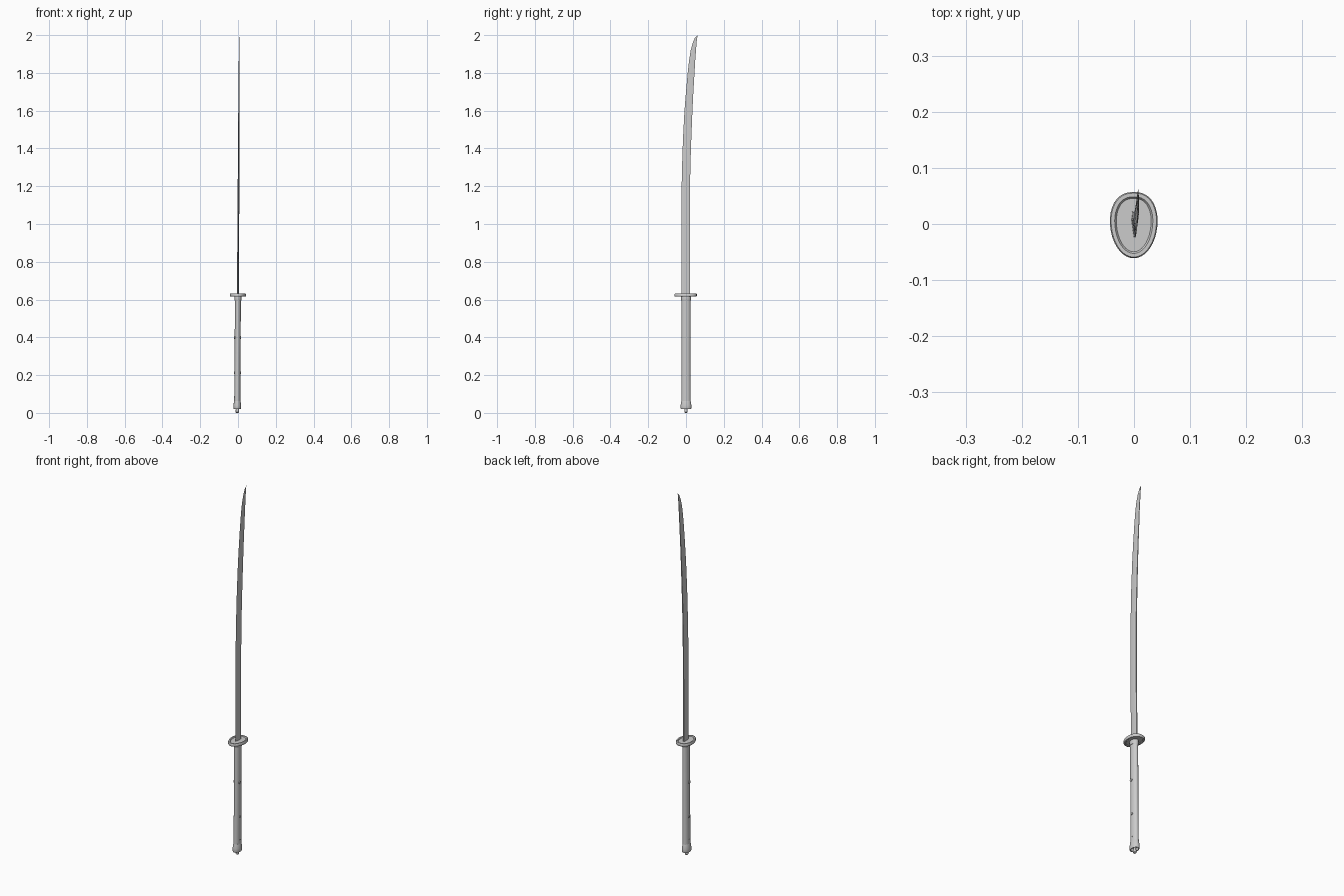
import bpy, bmesh, math


def lean(z):
    # the whole sword leans very slightly towards +x
    return -0.004 + 0.0057 * z


def loft(name, rings, cap_start=True, cap_end=True, smooth=True):
    """Skin a list of closed rings of equal point count."""
    bm = bmesh.new()
    vs = [[bm.verts.new((x + lean(z), y, z)) for x, y, z in r] for r in rings]
    n = len(rings[0])
    for a, b in zip(vs, vs[1:]):
        for i in range(n):
            j = (i + 1) % n
            bm.faces.new((a[i], a[j], b[j], b[i]))
    if cap_start:
        bm.faces.new(vs[0][::-1])
    if cap_end:
        bm.faces.new(vs[-1])
    bmesh.ops.recalc_face_normals(bm, faces=bm.faces)
    me = bpy.data.meshes.new(name)
    bm.to_mesh(me)
    bm.free()
    ob = bpy.data.objects.new(name, me)
    bpy.context.collection.objects.link(ob)
    if smooth:
        bpy.context.view_layer.objects.active = ob
        bpy.ops.object.select_all(action='DESELECT')
        ob.select_set(True)
        bpy.ops.object.shade_smooth_by_angle(angle=math.radians(35))
    return ob


def oval(rx, ry, z, n=24, y0=0.0):
    return [(rx * math.cos(2 * math.pi * i / n),
             y0 + ry * math.sin(2 * math.pi * i / n), z) for i in range(n)]


def egg(inset, z, n=40):
    # guard outline: full towards the spine, narrower towards the edge
    pts = []
    for i in range(n):
        c, s = math.cos(2 * math.pi * i / n), math.sin(2 * math.pi * i / n)
        p = 0.8 if s > 0 else 1.0
        x = (0.0425 - inset) * math.copysign(abs(c) ** p, c)
        y = 0.006 + s * ((0.051 if s > 0 else 0.067) - inset)
        pts.append((x, y, z))
    return pts


# Blade: edge on -y, ridge line, thick spine on +y
# z, edge y, spine y, half thickness
stations = [(0.60, -0.023, 0.022, 0.0050), (0.90, -0.024, 0.021, 0.0048),
            (1.15, -0.024, 0.021, 0.0045), (1.30, -0.021, 0.023, 0.0043),
            (1.45, -0.016, 0.028, 0.0040), (1.60, -0.008, 0.034, 0.0037),
            (1.70, 0.000, 0.039, 0.0034), (1.80, 0.009, 0.045, 0.0030),
            (1.87, 0.017, 0.049, 0.0026), (1.92, 0.025, 0.053, 0.0021),
            (1.96, 0.036, 0.056, 0.0015), (1.985, 0.047, 0.059, 0.0009),
            (2.00, 0.0605, 0.0615, 0.0002)]
rings = []
for z, e, s, t in stations:
    ridge = e + 0.68 * (s - e)
    rings.append([(0, e, z), (t, ridge, z), (0.55 * t, s, z),
                  (-0.55 * t, s, z), (-t, ridge, z)])
loft("blade", rings)

# Guard: egg-shaped plate with a raised rim on both faces
guard = [egg(0.026, 0.618), egg(0.0115, 0.618), egg(0.0085, 0.615),
         egg(0.002, 0.615), egg(0, 0.618), egg(0, 0.628),
         egg(0.002, 0.631), egg(0.0085, 0.631), egg(0.0115, 0.627),
         egg(0.026, 0.627)]
loft("guard", guard)

# Collar below the guard
loft("collar", [oval(0.0175, 0.0245, 0.594), oval(0.0185, 0.0255, 0.597),
                oval(0.0185, 0.0255, 0.616), oval(0.0175, 0.0245, 0.619)])

# Grip
loft("grip", [oval(0.0165, 0.0245, 0.05), oval(0.0155, 0.0235, 0.30),
              oval(0.0160, 0.0240, 0.60)])

# Pommel cap: flared, with a shallow hollow underneath
loft("pommel_cap", [oval(0.014, 0.020, 0.036), oval(0.016, 0.023, 0.022),
                    oval(0.019, 0.027, 0.020), oval(0.0205, 0.0290, 0.025),
                    oval(0.0205, 0.0285, 0.040), oval(0.0175, 0.0255, 0.060),
                    oval(0.0165, 0.0245, 0.064)])

# Small stud at the very bottom
loft("pommel_stud", [oval(0.005, 0.005, 0.0, 12), oval(0.0085, 0.0085, 0.004, 12),
                     oval(0.0085, 0.0085, 0.016, 12), oval(0.0065, 0.0065, 0.020, 12),
                     oval(0.0065, 0.0065, 0.040, 12)])

# Pins through the grip, showing on both sides
for i, (y, z, r, half) in enumerate([(-0.004, 0.40, 0.008, 0.0185),
                                     (0.0, 0.212, 0.006, 0.0185),
                                     (0.0, 0.085, 0.004, 0.0180)]):
    bpy.ops.mesh.primitive_cylinder_add(vertices=12, radius=r, depth=2 * half,
                                        location=(lean(z), y, z),
                                        rotation=(0, math.pi / 2, 0))
    pin = bpy.context.object
    pin.name = f"grip_pin_{i + 1}"
    bpy.ops.object.shade_smooth_by_angle(angle=math.radians(35))
